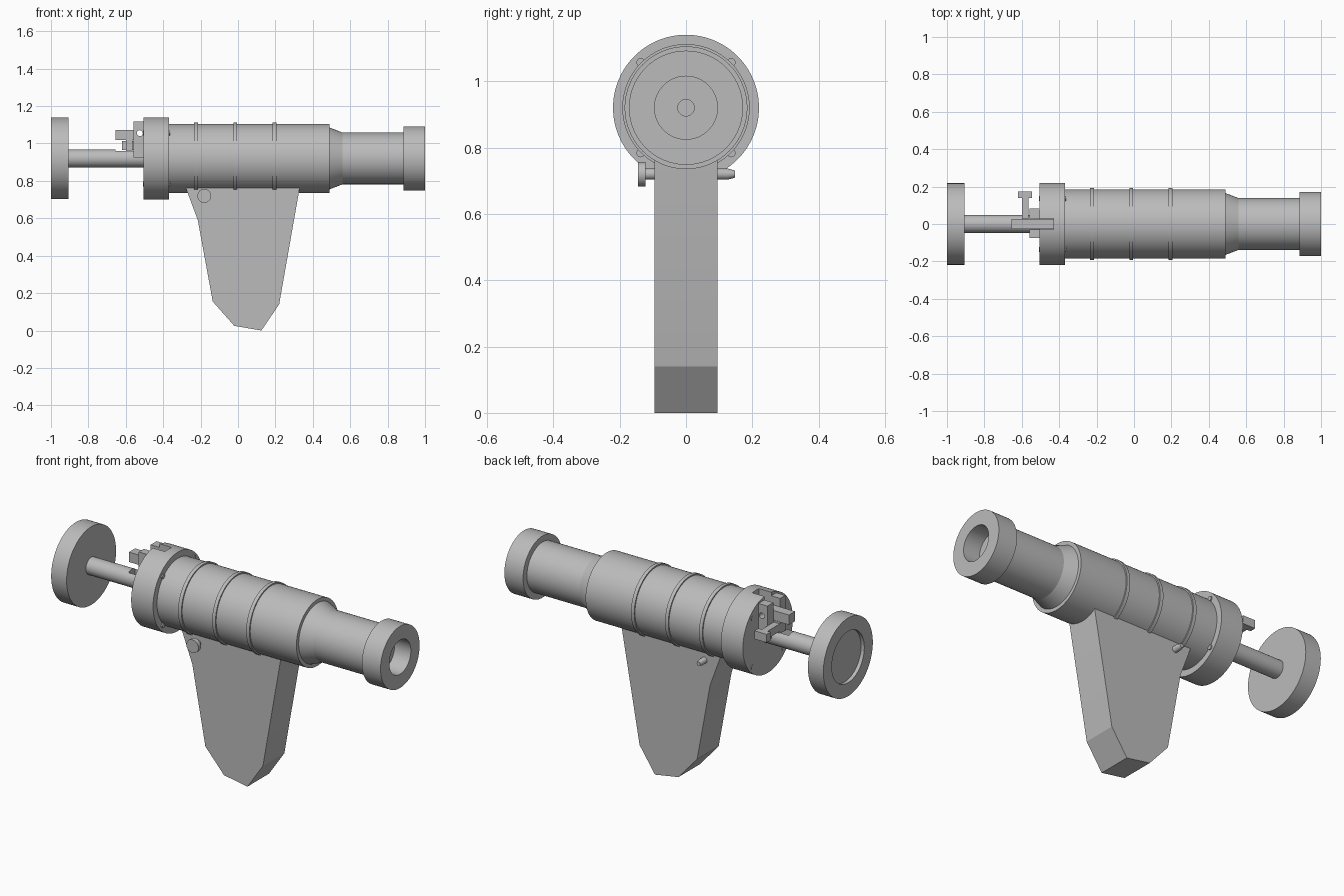
import bpy, bmesh, math
from mathutils import Matrix, Vector

cube = bpy.data.objects.get("Cube")
if cube:
    bpy.data.objects.remove(cube, do_unlink=True)

AXIS = 0.92      # height of the barrel axis
parts = []

grey = bpy.data.materials.new("plain grey")
grey.use_nodes = True
COLOUR = (0.5, 0.5, 0.5, 1)
grey.diffuse_color = COLOUR
shader = next(n for n in grey.node_tree.nodes if n.type == "BSDF_PRINCIPLED")
shader.inputs["Base Color"].default_value = COLOUR


def finish(name, bm):
    bmesh.ops.recalc_face_normals(bm, faces=bm.faces)
    mesh = bpy.data.meshes.new(name)
    bm.to_mesh(mesh)
    bm.free()
    mesh.materials.append(grey)
    obj = bpy.data.objects.new(name, mesh)
    bpy.context.collection.objects.link(obj)
    parts.append(obj)
    return obj


def lathe(name, profile, origin=(0, 0, AXIS), along="X", steps=96):
    """Turn a (distance, radius) profile about the x or y direction."""
    bm = bmesh.new()
    verts = [bm.verts.new((d, r, 0)) for d, r in profile]
    edges = [bm.edges.new(pair) for pair in zip(verts, verts[1:])]
    bmesh.ops.spin(bm, geom=verts + edges, cent=(0, 0, 0), axis=(1, 0, 0),
                   angle=2 * math.pi, steps=steps)
    bmesh.ops.remove_doubles(bm, verts=bm.verts, dist=1e-5)
    if along == "Y":
        bm.transform(Matrix.Rotation(math.pi / 2, 4, "Z"))
    bm.transform(Matrix.Translation(origin))
    return finish(name, bm)


def rod(name, start, end, radius, **options):
    return lathe(name, [(start, 0), (start, radius), (end, radius), (end, 0)], **options)


def box(name, x, y, z):
    bm = bmesh.new()
    bmesh.ops.create_cube(bm, size=1)
    size = [b - a for a, b in (x, y, z)]
    mid = [(a + b) / 2 for a, b in (x, y, z)]
    bm.transform(Matrix.Translation(mid) @ Matrix.Diagonal(size).to_4x4())
    return finish(name, bm)


def cut(targets, cutter):
    """Subtract the cutter from each target, then discard it."""
    cutter.hide_render = True
    for obj in targets:
        mod = obj.modifiers.new("cut", "BOOLEAN")
        mod.operation = "DIFFERENCE"
        mod.solver = "EXACT"
        mod.object = cutter
        bpy.context.view_layer.objects.active = obj
        bpy.ops.object.modifier_apply(modifier=mod.name)
    parts.remove(cutter)
    bpy.data.objects.remove(cutter, do_unlink=True)


# Barrel: stepped body, tapered shoulder, muzzle ring and bore
lathe("barrel", [
    (-0.40, 0), (-0.40, 0.185), (0.49, 0.185), (0.49, 0.165), (0.56, 0.138),
    (0.885, 0.138), (0.885, 0.172), (1.0, 0.172), (1.0, 0.095),
    (0.90, 0.095), (0.90, 0.025), (0.80, 0.025), (0.80, 0)])

# Raised bands round the body
for i, x in enumerate((-0.225, -0.015, 0.195)):
    lathe(f"body_band_{i + 1}", [(x - 0.01, 0.18), (x - 0.01, 0.192),
                                 (x + 0.01, 0.192), (x + 0.01, 0.18), (x - 0.01, 0.18)])

# Rear collar with a slot for the lever, and the plunger behind it
collar = rod("rear_collar", -0.505, -0.37, 0.22)
cut([collar], box("slot_cutter", (-0.6, -0.43), (-0.03, 0.03), (1.01, 1.3)))
plunger = rod("plunger_rod", -0.95, -0.48, 0.048, steps=48)
cut([plunger], box("groove_cutter", (-0.655, -0.51), (-0.028, 0.028), (0.925, 1.1)))
lathe("plunger_disc", [(-0.98, 0), (-0.98, 0.143), (-1.0, 0.143), (-1.0, 0.218),
                       (-0.905, 0.218), (-0.905, 0)])

# Four collar bolts
for i in range(4):
    angle = math.pi / 4 + i * math.pi / 2
    place = Vector((0, math.cos(angle), math.sin(angle))) * 0.193 + Vector((0, 0, AXIS))
    rod(f"collar_bolt_{i + 1}", -0.508, -0.363, 0.013, origin=place, steps=20)

# Lever held between two lugs, with a pivot hole through all three
lugs = [box("lug_right", (-0.56, -0.50), (-0.075, -0.03), (0.925, 1.118)),
        box("lug_left", (-0.56, -0.50), (0.03, 0.082), (0.925, 1.118))]
lever = box("lever_bar", (-0.655, -0.43), (-0.026, 0.028), (1.018, 1.073))
cut(lugs + [lever], rod("pivot_cutter", -0.2, 0.2, 0.016,
                        origin=(-0.525, 0, 1.055), along="Y", steps=24))

# Side handle under the lever
box("handle_web", (-0.60, -0.563), (-0.02, 0.03), (0.955, 1.02))
box("handle_stem", (-0.60, -0.563), (0.0, 0.145), (0.968, 1.01))
box("handle_head", (-0.62, -0.545), (0.14, 0.175), (0.966, 1.012))

# Grip: flat profile extruded sideways
outline = [(-0.28, 0.765), (-0.215, 0.59), (-0.135, 0.155), (-0.02, 0.025),
           (0.125, 0.0), (0.22, 0.14), (0.33, 0.765), (0.33, 0.80), (-0.28, 0.80)]
bm = bmesh.new()
side = bm.faces.new([bm.verts.new((x, -0.095, z)) for x, z in outline])
extruded = bmesh.ops.extrude_face_region(bm, geom=[side])["geom"]
bmesh.ops.translate(bm, vec=(0, 0.19, 0),
                    verts=[v for v in extruded if isinstance(v, bmesh.types.BMVert)])
finish("grip", bm)

# Cross pin through the top of the grip
lathe("cross_pin", [(-0.145, 0), (-0.145, 0.037), (-0.122, 0.037), (-0.122, 0.017),
                    (0.125, 0.017), (0.147, 0.011), (0.147, 0)],
      origin=(-0.18, 0, 0.72), along="Y", steps=32)

# Smooth round walls, keep crisp edges
bpy.ops.object.select_all(action="DESELECT")
for obj in parts:
    obj.select_set(True)
bpy.context.view_layer.objects.active = parts[0]
bpy.ops.object.shade_smooth_by_angle(angle=math.radians(20))
